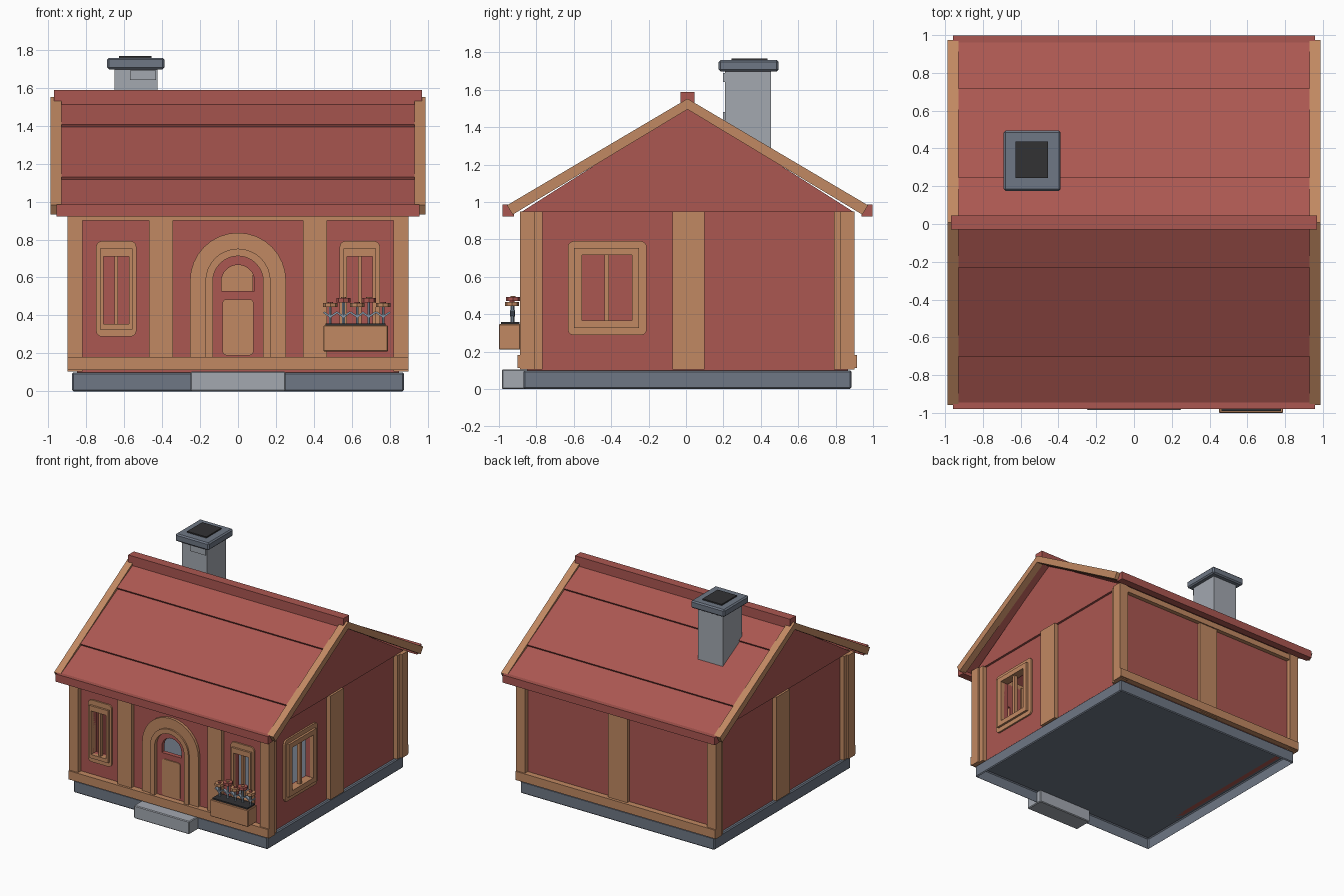
import bpy, bmesh, math
from mathutils import Matrix, Vector

if "Cube" in bpy.data.objects:
    bpy.data.objects.remove(bpy.data.objects["Cube"])

C = 0.008  # y centre line of the house


def material(name, r, g, b):
    m = bpy.data.materials.new(name)
    lin = [((c / 255 + 0.055) / 1.055) ** 2.4 for c in (r, g, b)]
    m.diffuse_color = (*lin, 1)
    m.use_nodes = True
    m.node_tree.nodes["Principled BSDF"].inputs["Base Color"].default_value = m.diffuse_color
    return m


RED = material("barn red", 171, 87, 81)
WOOD = material("warm wood", 193, 137, 98)
STONE = material("dark stone", 110, 119, 133)
PALE = material("pale stone", 163, 168, 176)
DARK = material("soot and soil", 50, 50, 52)
STEM = material("stem blue grey", 140, 156, 172)


def finish(name, bm, mat):
    bmesh.ops.remove_doubles(bm, verts=bm.verts, dist=1e-5)
    bmesh.ops.recalc_face_normals(bm, faces=bm.faces)
    for f in bm.faces:
        f.smooth = False
    me = bpy.data.meshes.new(name)
    bm.to_mesh(me)
    bm.free()
    me.materials.append(mat)
    ob = bpy.data.objects.new(name, me)
    bpy.context.collection.objects.link(ob)
    return ob


def box(name, x, y, z, mat, bevel=0.0, rot=None, open_bottom=False):
    """Box from (min, max) pairs."""
    bm = bmesh.new()
    size = [p[1] - p[0] for p in (x, y, z)]
    mid = [(p[0] + p[1]) / 2 for p in (x, y, z)]
    mx = Matrix.Translation(mid) @ (rot or Matrix()) @ Matrix.Diagonal((*size, 1))
    bmesh.ops.create_cube(bm, size=1, matrix=mx)
    if bevel:
        bmesh.ops.bevel(bm, geom=bm.edges[:], offset=bevel, segments=1, affect='EDGES')
    if open_bottom:
        bm.normal_update()
        bmesh.ops.delete(bm, geom=[f for f in bm.faces if f.normal.z < -0.9], context='FACES')
    return finish(name, bm, mat)


def disc(name, p, r, h, mat, n=8):
    bm = bmesh.new()
    bmesh.ops.create_cone(bm, cap_ends=True, segments=n, radius1=r, radius2=r, depth=h,
                          matrix=Matrix.Translation(p))
    return finish(name, bm, mat)


def plate(name, loops, axis, a, b, mat):
    """Flat outline with holes, in (x, z) or (y, z), extruded along axis from a to b."""
    cu = bpy.data.curves.new(name, 'CURVE')
    cu.dimensions, cu.fill_mode, cu.extrude = '2D', 'BOTH', (b - a) / 2
    for loop in loops:
        sp = cu.splines.new('POLY')
        sp.points.add(len(loop) - 1)
        for p, (u, v) in zip(sp.points, loop):
            p.co = (u, v, 0, 1)
        sp.use_cyclic_u = True
    tmp = bpy.data.objects.new(name + "_tmp", cu)
    bpy.context.collection.objects.link(tmp)
    dg = bpy.context.evaluated_depsgraph_get()
    me = bpy.data.meshes.new_from_object(tmp.evaluated_get(dg))
    bm = bmesh.new()
    bm.from_mesh(me)
    bpy.data.objects.remove(tmp)
    bpy.data.meshes.remove(me)
    mid = (a + b) / 2
    for v in bm.verts:
        u, w, d = v.co
        v.co = Vector((u, mid - d, w)) if axis == 'y' else Vector((mid + d, u, w))
    return finish(name, bm, mat)


def rect(u0, u1, v0, v1, r=0.0, n=3):
    if not r:
        return [(u0, v0), (u1, v0), (u1, v1), (u0, v1)]
    pts = []
    for k, (u, v) in enumerate([(u1 - r, v1 - r), (u0 + r, v1 - r), (u0 + r, v0 + r), (u1 - r, v0 + r)]):
        for i in range(n + 1):
            t = math.pi / 2 * (k + i / n)
            pts.append((u + r * math.cos(t), v + r * math.sin(t)))
    return pts


def arch(w, z0, zc, n=16):
    return [(-w, z0), (w, z0)] + [(w * math.cos(math.pi * i / n), zc + w * math.sin(math.pi * i / n))
                                  for i in range(n + 1)]


def gable_profile(top, bottom):
    """Mirror a half profile (distance from ridge, z): top runs eave to ridge, bottom ridge to eave."""
    left = [(C - d, z) for d, z in top]
    right = [(C + d, z) for d, z in reversed(top[:-1])]
    under_r = [(C + d, z) for d, z in reversed(bottom)]
    under_l = [(C - d, z) for d, z in bottom[1:]]
    return left + right + under_r + under_l


# Foundation, open underneath, and door step
box("foundation", (-0.875, 0.875), (-0.87, 0.885), (0, 0.1), STONE, 0.008, open_bottom=True)
box("door_step", (-0.25, 0.25), (-0.985, -0.83), (0, 0.105), PALE, 0.006)

# Hollow walls with open windows
front_open = [rect(s * 0.642 - 0.068, s * 0.642 + 0.068, 0.355, 0.71) for s in (-1, 1)]
side_open = rect(-0.555, -0.29, 0.365, 0.715)
plate("front_wall", [rect(-0.85, 0.85, 0.1, 0.93), arch(0.135, 0.11, 0.58)] + front_open,
      'y', -0.85, -0.81, RED)
box("back_wall", (-0.85, 0.85), (0.825, 0.865), (0.1, 0.93), RED)
plate("right_wall", [rect(-0.85, 0.865, 0.1, 0.95), side_open], 'x', 0.81, 0.85, RED)
box("left_wall", (-0.85, -0.81), (-0.85, 0.865), (0.1, 0.95), RED)

# Timber posts
for s, side in ((-1, "left"), (1, "right")):
    def xs(a, b):
        return tuple(sorted((s * a, s * b)))
    box(side + "_front_corner_post", xs(0.82, 0.9), (-0.888, -0.81), (0.105, 0.95), WOOD)
    box(side + "_back_corner_post", xs(0.82, 0.9), (0.825, 0.902), (0.105, 0.95), WOOD)
    box(side + "_front_corner_board", xs(0.81, 0.885), (-0.81, -0.768), (0.105, 0.95), WOOD)
    box(side + "_back_corner_board", xs(0.81, 0.885), (0.79, 0.825), (0.105, 0.95), WOOD)
    box(side + "_wall_post", xs(0.80, 0.885), (-0.072, 0.098), (0.105, 0.95), WOOD)
    box(side + "_front_post", xs(0.343, 0.468), (-0.882, -0.80), (0.115, 0.92), WOOD)
    # Gable wall
    tri = [(C - 0.887, 0.947), (C + 0.887, 0.947), (C, 1.512)]
    plate(side + "_gable", [tri], 'x', *xs(0.82, 0.868), RED)
box("back_post", (-0.095, 0.08), (0.815, 0.89), (0.105, 0.92), WOOD)

# Sills and top plates, front and back
box("front_sill", (-0.9, 0.9), (-0.9, -0.82), (0.112, 0.182), WOOD)
box("back_sill", (-0.9, 0.9), (0.83, 0.913), (0.112, 0.182), WOOD)
box("front_top_plate", (-0.9, 0.9), (-0.886, -0.81), (0.9, 0.947), WOOD)
box("back_top_plate", (-0.9, 0.9), (0.825, 0.9), (0.9, 0.947), WOOD)

# Front windows
for s, side, hole in ((-1, "left", front_open[0]), (1, "right", front_open[1])):
    c = s * 0.642
    plate(side + "_window_surround", [rect(c - 0.106, c + 0.106, 0.288, 0.792, 0.03), hole],
          'y', -0.862, -0.845, WOOD)
    plate(side + "_window_frame", [rect(c - 0.086, c + 0.086, 0.325, 0.752), hole],
          'y', -0.878, -0.82, WOOD)
    box(side + "_window_mullion", (c - 0.01, c + 0.01), (-0.865, -0.835), (0.35, 0.715), WOOD)

# Side window
plate("side_window_surround", [rect(-0.632, -0.21, 0.288, 0.79, 0.03), side_open], 'x', 0.845, 0.864, WOOD)
plate("side_window_frame", [rect(-0.6, -0.25, 0.325, 0.755), side_open], 'x', 0.82, 0.882, WOOD)
box("side_window_mullion", (0.835, 0.865), (-0.436, -0.412), (0.36, 0.72), WOOD)

# Arched door
plate("door_surround", [arch(0.253, 0.18, 0.583), arch(0.17, 0.18, 0.58)], 'y', -0.872, -0.845, WOOD)
plate("door_frame", [arch(0.172, 0.18, 0.58), arch(0.133, 0.18, 0.58)], 'y', -0.885, -0.82, WOOD)
plate("door", [arch(0.137, 0.105, 0.58), arch(0.088, 0.53, 0.578)], 'y', -0.855, -0.82, RED)
plate("door_panel", [rect(-0.082, 0.082, 0.19, 0.485, 0.02)], 'y', -0.863, -0.85, WOOD)


# Roof in three overlapping courses per slope
def roof_z(d):
    return 1.53 - 0.592 * d


top = []
for lower, upper in ((0.95, 0.70), (0.70, 0.23), (0.23, 0.0)):
    top += [(lower + 0.009, roof_z(lower) + 0.014), (upper, roof_z(upper))]
under = [(0, roof_z(0) - 0.03), (0.95, roof_z(0.95) - 0.03)]
plate("roof", [gable_profile(top, under)], 'x', -0.945, 0.945, RED)
barge = gable_profile([(0.965, 0.982), (0, 1.552)], [(0, 1.495), (0.935, 0.932)])
plate("left_bargeboard", [barge], 'x', -0.988, -0.93, WOOD)
plate("right_bargeboard", [barge], 'x', 0.93, 0.988, WOOD)
box("ridge_beam", (-0.97, 0.97), (C - 0.037, C + 0.037), (1.51, 1.588), RED)
box("front_eave_beam", (-0.957, 0.957), (-0.98, -0.92), (0.922, 0.985), RED)
box("back_eave_beam", (-0.957, 0.957), (0.937, 0.998), (0.922, 0.985), RED)

# Chimney
box("chimney_stack", (-0.65, -0.425), (0.208, 0.455), (1.2, 1.71), PALE)
box("chimney_cap", (-0.69, -0.388), (0.175, 0.495), (1.697, 1.758), STONE, 0.01)
box("chimney_flue", (-0.628, -0.455), (0.243, 0.437), (1.72, 1.768), DARK)
box("chimney_upper_stone", (-0.57, -0.432), (0.198, 0.215), (1.64, 1.69), PALE)
box("chimney_lower_stone", (-0.64, -0.51), (0.198, 0.215), (1.43, 1.48), PALE)

# Flower box
box("flower_box", (0.45, 0.79), (-1.0, -0.885), (0.21, 0.347), WOOD, 0.004)
box("flower_soil", (0.462, 0.778), (-0.99, -0.89), (0.33, 0.358), DARK)
for i, x in enumerate((0.487, 0.556, 0.628, 0.69, 0.765)):
    odd = i % 2
    z = 0.48 if odd else 0.455
    y = -0.925 if odd else -0.93
    disc(f"flower_stem_{i}", (x, y, (z + 0.35) / 2), 0.008, z - 0.35, STEM, 6)
    disc(f"flower_head_{i}", (x, y, z), 0.038, 0.022, RED if odd else WOOD)
    disc(f"flower_centre_{i}", (x, y, z + 0.012), 0.014, 0.01, WOOD if odd else RED)
    for s in (-1, 1):
        box(f"flower_leaf_{i}_{'left' if s < 0 else 'right'}", (x + s * 0.018 - 0.022, x + s * 0.018 + 0.022),
            (y - 0.012, y + 0.012), (0.4, 0.41), STEM, rot=Matrix.Rotation(-s * 0.6, 4, 'Y'))
